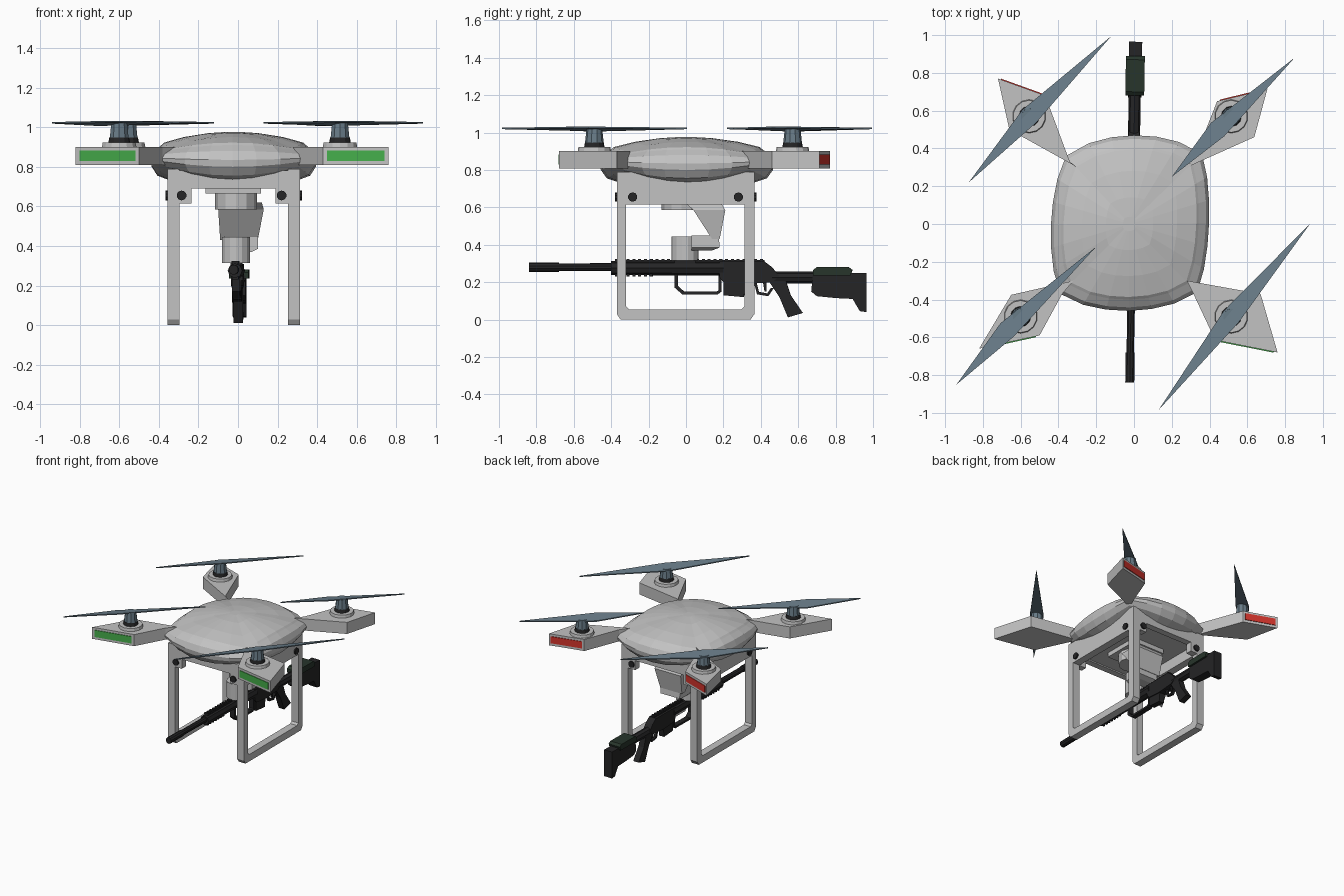
import bpy, bmesh, math
from mathutils import Vector, Matrix


def mat(name, rgb):
    m = bpy.data.materials.new(name)
    m.diffuse_color = (*rgb, 1)
    return m


GREY = mat("light_grey", (0.54, 0.54, 0.54))
SLATE = mat("slate_blue", (0.14, 0.20, 0.245))
BLACK = mat("near_black", (0.018, 0.018, 0.019))
GREEN = mat("signal_green", (0.06, 0.42, 0.07))
RED = mat("signal_red", (0.65, 0.035, 0.025))
OLIVE = mat("dark_olive", (0.02, 0.035, 0.024))


def finish(name, bm, material):
    bmesh.ops.recalc_face_normals(bm, faces=bm.faces)
    me = bpy.data.meshes.new(name)
    bm.to_mesh(me)
    bm.free()
    me.materials.append(material)
    ob = bpy.data.objects.new(name, me)
    bpy.context.collection.objects.link(ob)
    return ob


def prism(name, pts, offset, material):
    """Extrude a flat polygon of 3D points along an offset."""
    bm = bmesh.new()
    f = bm.faces.new([bm.verts.new(p) for p in pts])
    r = bmesh.ops.extrude_face_region(bm, geom=[f])
    bmesh.ops.translate(bm, vec=offset, verts=[g for g in r["geom"] if isinstance(g, bmesh.types.BMVert)])
    return finish(name, bm, material)


def box(name, x0, x1, y0, y1, z0, z1, material=GREY):
    return prism(name, [(x0, y0, z0), (x1, y0, z0), (x1, y1, z0), (x0, y1, z0)], (0, 0, z1 - z0), material)


def rod(name, a, b, r1, r2, sides, material):
    a, b = Vector(a), Vector(b)
    d = b - a
    bm = bmesh.new()
    m = Matrix.Translation((a + b) / 2) @ d.to_track_quat('Z', 'Y').to_matrix().to_4x4()
    bmesh.ops.create_cone(bm, cap_ends=True, segments=sides, radius1=r1, radius2=r2, depth=d.length, matrix=m)
    return finish(name, bm, material)


def loft(name, rings, material):
    bm = bmesh.new()
    vs = [[bm.verts.new(p) for p in r] for r in rings]
    n = len(vs[0])
    for a, b in zip(vs, vs[1:]):
        for i in range(n):
            bm.faces.new((a[i], a[(i + 1) % n], b[(i + 1) % n], b[i]))
    bm.faces.new(vs[0])
    bm.faces.new(vs[-1])
    return finish(name, bm, material)


# Body: pillow with four bowed sides, thinner at the corners
CORNERS = [(-0.39, -0.37), (0.335, -0.36), (0.36, 0.37), (-0.36, 0.36)]
BOW = [(0, -0.095), (0.05, 0), (0, 0.105), (-0.065, 0)]
SEG = 6
outline = []
for k in range(4):
    a, b = Vector(CORNERS[k]), Vector(CORNERS[(k + 1) % 4])
    for i in range(SEG):
        t = i / SEG
        w = 4 * t * (1 - t)
        outline.append((a.lerp(b, t) + Vector(BOW[k]) * w ** 0.8, w))
CX, ZC = -0.025, 0.85
rings = []
for s, z in [(0.78, 0.733), (0.92, 0.755), (0.99, 0.80), (1.0, 0.835), (0.96, 0.88), (0.87, 0.91),
             (0.84, 0.922), (0.6, 0.95), (0.3, 0.97), (0.08, 0.976)]:
    ring = []
    for p, w in outline:
        thin = 1 - 0.55 * (1 - w) * min(1, s ** 2)
        ring.append((CX + (p.x - CX) * s, p.y * s, ZC + (z - ZC) * thin))
    rings.append(ring)
loft("body_shell", rings, GREY)

# Rotor arms, lamps, motors and blades
ARMS = [  # name, arm outline (inner, side, outer tip, other tip), hub, blade tips, shift of widest point
    ("back_left", [(-0.30, 0.30), (-0.66, 0.50), (-0.72, 0.77), (-0.47, 0.68), (-0.34, 0.33)],
     (-0.555, 0.57), (-0.12, 0.995), (-0.875, 0.22), 0.0, RED),
    ("back_right", [(0.28, 0.30), (0.637, 0.46), (0.706, 0.714), (0.44, 0.65), (0.33, 0.37)],
     (0.515, 0.57), (0.85, 0.88), (0.20, 0.25), 0.1, RED),
    ("front_left", [(-0.32, -0.30), (-0.65, -0.375), (-0.82, -0.66), (-0.50, -0.59), (-0.38, -0.37)],
     (-0.60, -0.49), (-0.20, -0.12), (-0.94, -0.85), 0.1, GREEN),
    ("front_right", [(0.28, -0.30), (0.67, -0.37), (0.76, -0.68), (0.43, -0.615), (0.31, -0.36)],
     (0.515, -0.49), (0.935, 0.005), (0.13, -0.985), 0.0, GREEN),
]
for name, poly, (hx, hy), t1, t2, shift, lamp in ARMS:
    prism(name + "_arm", [(x, y, 0.808) for x, y in poly], (0, 0, 0.092), GREY)
    # lamp plate on the outer face
    a, b = Vector(poly[2]), Vector(poly[3])
    n = Vector((a.y - b.y, b.x - a.x)).normalized()
    if n.dot(a) < 0:
        n = -n
    p, q = a.lerp(b, 0.06), a.lerp(b, 0.94)
    prism(name + "_lamp", [(p.x, p.y, 0.828), (q.x, q.y, 0.828), (q.x, q.y, 0.882), (p.x, p.y, 0.882)],
          (n.x * 0.005, n.y * 0.005, 0), lamp)
    # motor stack
    rod(name + "_motor_base", (hx, hy, 0.895), (hx, hy, 0.922), 0.09, 0.085, 14, GREY)
    rod(name + "_motor", (hx, hy, 0.92), (hx, hy, 0.948), 0.055, 0.05, 12, BLACK)
    rod(name + "_hub", (hx, hy, 0.945), (hx, hy, 1.02), 0.05, 0.042, 10, SLATE)
    # two-ended tapered blade, pitched across its width
    t1, t2 = Vector(t1), Vector(t2)
    d = (t2 - t1).normalized()
    c = Vector((hx, hy)) + d * shift
    s = Vector((-d.y, d.x)) * 0.05
    prism(name + "_blade", [(t1.x, t1.y, 1.018), (c.x + s.x, c.y + s.y, 1.024),
                            (t2.x, t2.y, 1.018), (c.x - s.x, c.y - s.y, 1.006)], (0, 0, 0.008), SLATE)

# Skirt frame under the body
for side, x0, x1 in (("left", -0.355, -0.295), ("right", 0.252, 0.312)):
    box(side + "_skirt", x0, x1, -0.37, 0.366, 0.615, 0.79)
    # landing gear: U-shaped frame with chamfered lower corners
    u = [(-0.37, 0.63), (-0.37, 0.03), (-0.35, 0), (0.345, 0), (0.366, 0.03), (0.366, 0.63),
         (0.312, 0.63), (0.312, 0.07), (0.297, 0.055), (-0.305, 0.055), (-0.32, 0.07), (-0.32, 0.63)]
    prism(side + "_landing_leg", [(x0, y, z) for y, z in u], (x1 - x0, 0, 0), GREY)
    xo, sx = (x0, -1) if side == "left" else (x1, 1)
    for y in (-0.285, 0.28):
        rod(side + "_skirt_bolt", (xo - sx * 0.02, y, 0.655), (xo + sx * 0.012, y, 0.655), 0.025, 0.025, 10, BLACK)
for side, y0, y1, yo in (("front", -0.37, -0.32, -0.38), ("back", 0.315, 0.366, 0.377)):
    prism(side + "_skirt", [(x, y0, z) for x, z in
          [(-0.355, 0.615), (-0.235, 0.615), (-0.235, 0.69), (0.19, 0.69), (0.19, 0.615),
           (0.312, 0.615), (0.312, 0.78), (-0.355, 0.78)]], (0, y1 - y0, 0), GREY)
    for x in (-0.285, 0.22):
        rod(side + "_skirt_bolt", (x, (y0 + y1) / 2, 0.655), (x, yo, 0.655), 0.025, 0.025, 10, BLACK)
box("belly_plate", -0.30, 0.26, -0.33, 0.33, 0.70, 0.76)

# Gimbal: mount plate, turntable, tapering arm, lower turntable
box("gimbal_plate", -0.165, 0.115, -0.16, 0.14, 0.665, 0.71)
rod("gimbal_turntable", (-0.01, -0.025, 0.585), (-0.01, -0.025, 0.67), 0.105, 0.105, 12, GREY)


def rect(x0, x1, y0, y1, z):
    return [(x0, y0, z), (x1, y0, z), (x1, y1, z), (x0, y1, z)]


loft("gimbal_arm", [rect(-0.09, 0.10, 0.14, 0.18, 0.43), rect(-0.10, 0.13, 0.04, 0.21, 0.585),
                    rect(-0.10, 0.12, 0.0, 0.19, 0.62)], GREY)
loft("gimbal_elbow", [rect(-0.06, 0.07, 0.03, 0.14, 0.37), rect(-0.07, 0.10, 0.03, 0.18, 0.385),
                      rect(-0.07, 0.10, 0.03, 0.175, 0.45)], GREY)
rod("lower_turntable", (-0.01, -0.005, 0.315), (-0.01, -0.005, 0.445), 0.072, 0.072, 14, GREY)

# Slung rifle prop, built on x = 0 then turned slightly
prop = []


def part(name, half, pts, material=BLACK):
    prop.append(prism(name, [(-half, y, z) for y, z in pts], (2 * half, 0, 0), material))


def rpart(name, half, y0, y1, z0, z1, material=BLACK):
    part(name, half, [(y0, z0), (y1, z0), (y1, z1), (y0, z1)], material)


prop.append(rod("barrel", (0, -0.80, 0.28), (0, -0.3, 0.28), 0.02, 0.022, 10, BLACK))
prop.append(rod("muzzle", (0, -0.84, 0.28), (0, -0.68, 0.28), 0.025, 0.025, 10, BLACK))
prop.append(rod("handguard", (0, -0.40, 0.275), (0, 0.2, 0.275), 0.037, 0.04, 8, BLACK))
rpart("top_rail", 0.014, -0.38, 0.42, 0.30, 0.318)
for i in range(26):
    rpart("rail_tooth", 0.017, -0.38 + i * 0.031, -0.364 + i * 0.031, 0.315, 0.325)
for i in range(7):
    rpart("lower_rail_tooth", 0.016, -0.38 + i * 0.031, -0.364 + i * 0.031, 0.23, 0.245)
part("receiver", 0.03, [(0.18, 0.225), (0.20, 0.20), (0.32, 0.19), (0.46, 0.20), (0.50, 0.23), (0.46, 0.28),
                        (0.42, 0.31), (0.18, 0.31)])
part("magazine", 0.022, [(0.20, 0.21), (0.20, 0.13), (0.31, 0.12), (0.32, 0.21)])
part("trigger_guard", 0.01, [(0.36, 0.21), (0.38, 0.135), (0.44, 0.125), (0.47, 0.17), (0.455, 0.17),
                             (0.435, 0.14), (0.39, 0.148), (0.375, 0.21)])
part("trigger", 0.006, [(0.41, 0.21), (0.42, 0.15), (0.43, 0.15), (0.43, 0.21)])
part("pistol_grip", 0.024, [(0.44, 0.21), (0.50, 0.12), (0.545, 0.012), (0.625, 0.035), (0.56, 0.13), (0.53, 0.22)])
part("fore_bracket", 0.02, [(-0.06, 0.24), (-0.06, 0.17), (-0.02, 0.135), (0.17, 0.135), (0.19, 0.15), (0.19, 0.235),
                            (0.175, 0.235), (0.175, 0.158), (0.165, 0.15), (-0.01, 0.15), (-0.043, 0.18), (-0.043, 0.24)])
prop.append(rod("stock_tube", (0, 0.46, 0.225), (0, 0.72, 0.225), 0.032, 0.032, 8, BLACK))
part("stock", 0.035, [(0.67, 0.15), (0.70, 0.125), (0.80, 0.115), (0.90, 0.11), (0.93, 0.25), (0.68, 0.25)])
part("butt_plate", 0.035, [(0.88, 0.13), (0.93, 0.045), (0.965, 0.04), (0.965, 0.25), (0.88, 0.25)])
part("cheek_rest", 0.05, [(0.68, 0.235), (0.88, 0.235), (0.89, 0.265), (0.87, 0.28), (0.70, 0.28), (0.68, 0.265)], OLIVE)
rpart("gimbal_clamp", 0.03, -0.06, 0.05, 0.30, 0.335)
turn = Matrix.Translation((-0.008, 0, 0)) @ Matrix.Rotation(math.radians(-1.0), 4, 'Z')
for ob in prop:
    ob.data.transform(turn)
